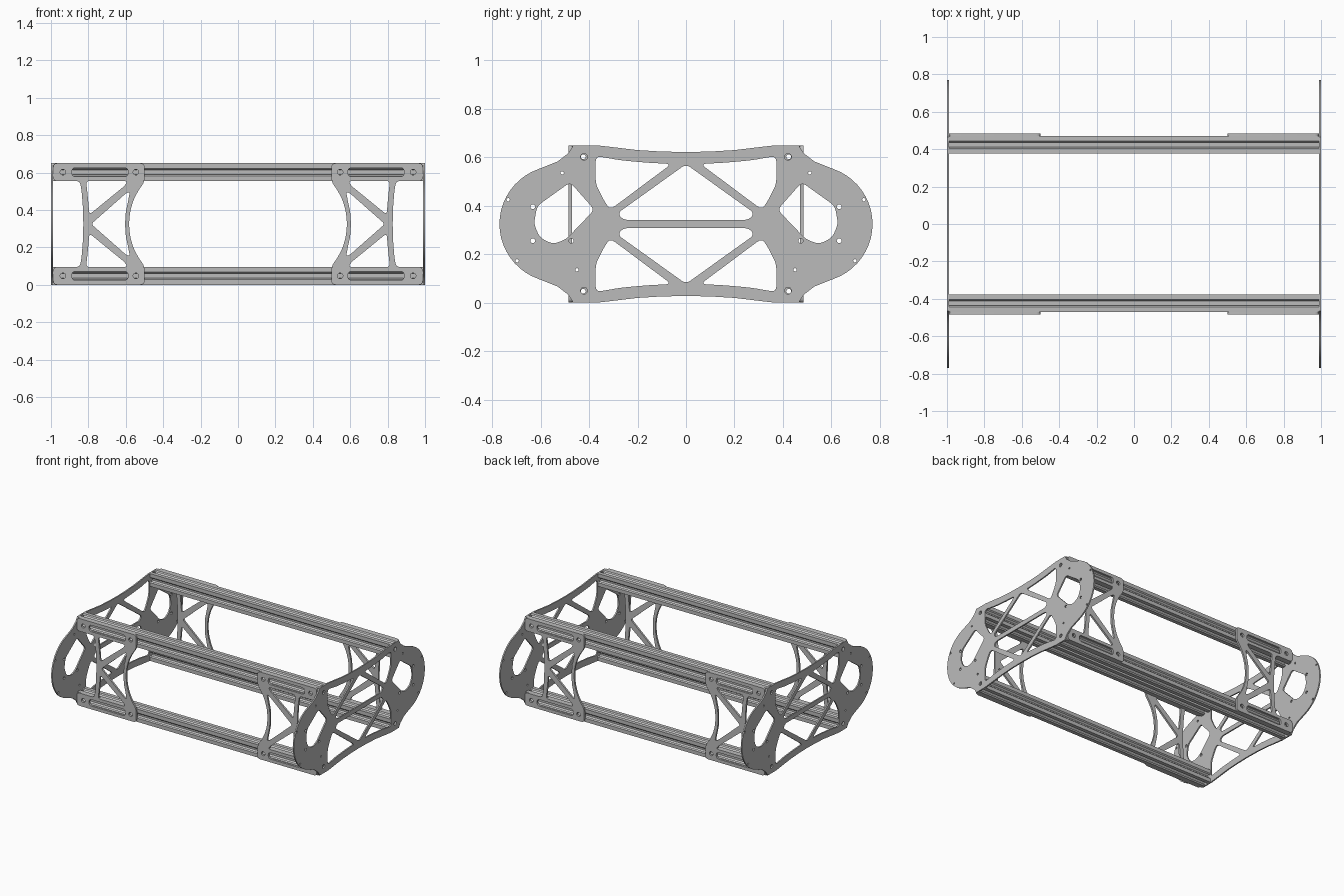
import bpy, bmesh, math
from mathutils import Vector

cube = bpy.data.objects.get("Cube")
if cube:
    bpy.data.objects.remove(cube, do_unlink=True)

MID = 0.325      # mid height of the frame
RAIL_Y, RAIL_HALF = 0.4235, 0.0475

metal = bpy.data.materials.new("light_grey_metal")
metal.use_nodes = True
metal.diffuse_color = (0.5, 0.5, 0.5, 1)
metal.node_tree.nodes["Principled BSDF"].inputs["Base Color"].default_value = (0.5, 0.5, 0.5, 1)


def rounded(pts, r, steps=4):
    """Round every corner of a closed polygon."""
    out, n = [], len(pts)
    for i in range(n):
        p = Vector(pts[i])
        a, b = Vector(pts[i - 1]) - p, Vector(pts[(i + 1) % n]) - p
        s = p + a * min(r / a.length, 0.48)
        e = p + b * min(r / b.length, 0.48)
        for k in range(steps + 1):
            t = k / steps
            q = s * (1 - t) ** 2 + p * 2 * t * (1 - t) + e * t * t
            out.append((q.x, q.y))
    return out


def circle(u, v, r, n=16):
    return [(u + r * math.cos(2 * math.pi * i / n), v + r * math.sin(2 * math.pi * i / n))
            for i in range(n)]


def flip_u(pts):
    return [(-u, v) for u, v in pts]


def flip_v(pts):
    return [(u, 2 * MID - v) for u, v in pts]


def prism(name, loops, axis, low, high):
    """Extrude an outline with holes along x or y, from low to high."""
    bm = bmesh.new()
    for loop in loops:
        vs = [bm.verts.new((low, u, v) if axis == "x" else (u, low, v)) for u, v in loop]
        for i in range(len(vs)):
            bm.edges.new((vs[i - 1], vs[i]))
    side = Vector((1, 0, 0)) if axis == "x" else Vector((0, 1, 0))
    bmesh.ops.triangle_fill(bm, use_beauty=True, use_dissolve=False, edges=bm.edges[:], normal=side)
    new = bmesh.ops.extrude_face_region(bm, geom=bm.faces[:], use_keep_orig=True)["geom"]
    bmesh.ops.translate(bm, vec=side * (high - low),
                        verts=[g for g in new if isinstance(g, bmesh.types.BMVert)])
    bmesh.ops.recalc_face_normals(bm, faces=bm.faces[:])
    mesh = bpy.data.meshes.new(name)
    bm.to_mesh(mesh)
    bm.free()
    mesh.materials.append(metal)
    obj = bpy.data.objects.new(name, mesh)
    bpy.context.collection.objects.link(obj)
    bpy.ops.object.select_all(action="DESELECT")
    obj.select_set(True)
    bpy.context.view_layer.objects.active = obj
    bpy.ops.object.shade_smooth_by_angle(angle=math.radians(30))


# End plates: waisted top edge, round lobes, truss windows
quarter = [(0.0, 0.622), (0.1, 0.624), (0.2, 0.63), (0.3, 0.642), (0.37, 0.65),
           (0.465, 0.65), (0.485, 0.618), (0.53, 0.583)]
quarter += [(0.53 + 0.24 * math.cos(math.radians(a)), MID + 0.24 * math.sin(math.radians(a)))
            for a in range(70, -1, -7)]
half = quarter + flip_v(quarter[:-1])[::-1]
outline = half + flip_u(half[1:-1])[::-1]

corner_window = rounded([(0.373, 0.606), (0.27, 0.588), (0.16, 0.578), (0.06, 0.573),
                         (0.312, 0.385), (0.335, 0.415), (0.373, 0.49)], 0.025)
centre_window = rounded([(0, 0.572), (0.282, 0.37), (0.26, 0.342),
                         (-0.26, 0.342), (-0.282, 0.37)], 0.022)
motor_window = rounded([(0.478, 0.497), (0.378, 0.384), (0.495, 0.262), (0.548, 0.242),
                        (0.603, 0.268), (0.628, 0.326), (0.614, 0.4)], 0.022)
loops = [outline, centre_window, flip_v(centre_window)]
one_side = [corner_window, flip_v(corner_window), motor_window]
one_side += [circle(0.421, z, 0.014) for z in (0.602, 0.05)]
one_side += [circle(y, z, 0.007, 10) for y, z in
             ((0.511, 0.536), (0.45, 0.136), (0.734, 0.425), (0.697, 0.173))]
one_side += [circle(y, z, 0.01, 12) for y, z in ((0.632, 0.396), (0.632, 0.256), (0.474, 0.256))]
for loop in one_side:
    loops += [loop, flip_u(loop)]
prism("end_plate_left", loops, "x", 0.99, 1.0)
prism("end_plate_right", loops, "x", -1.0, -0.99)

# Slotted rails: the same groove on all four sides, and a bore
groove = [(-0.0475, 0.0475), (-0.02, 0.0475), (-0.012, 0.039), (-0.028, 0.039), (-0.028, 0.033),
          (-0.012, 0.018), (0.012, 0.018), (0.028, 0.033), (0.028, 0.039), (0.012, 0.039),
          (0.02, 0.0475)]
section = []
for turn in range(4):
    c, s = (1, 0, -1, 0)[turn], (0, -1, 0, 1)[turn]
    section += [(u * c - v * s, u * s + v * c) for u, v in groove]
for side, y in (("front", -RAIL_Y), ("back", RAIL_Y)):
    for level, z in (("lower", RAIL_HALF), ("upper", 2 * MID - RAIL_HALF)):
        rail = [[(y + u, z + v) for u, v in ring] for ring in (section, circle(0, 0, 0.01, 12))]
        prism(f"{side}_{level}_rail", rail, "x", -0.99, 0.99)

# Side brackets: two slotted straps joined by a truss
edge = [(0.583, MID), (0.577, 0.39), (0.56, 0.45), (0.535, 0.5), (0.5, 0.55), (0.5, 0.65),
        (0.988, 0.65), (0.988, 0.555), (0.845, 0.555), (0.836, 0.5), (0.829, 0.41), (0.827, MID)]
bracket = rounded(edge + flip_v(edge[1:-1])[::-1], 0.022)
strap_window = rounded([(0.812, 0.555), (0.59, 0.555), (0.605, 0.53), (0.795, 0.375),
                        (0.801, 0.45)], 0.02)
arc = [(0.604, MID), (0.6, 0.39), (0.588, 0.445), (0.578, 0.498), (0.6, 0.488), (0.785, MID)]
middle_window = rounded(arc + flip_v(arc[1:-1])[::-1], 0.015)
slot = rounded([(0.588, 0.578), (0.888, 0.578), (0.888, 0.626), (0.588, 0.626)], 0.022)
bracket_loops = [bracket, middle_window]
for loop in (strap_window, slot, circle(0.936, 0.602, 0.015), circle(0.546, 0.602, 0.015)):
    bracket_loops += [loop, flip_v(loop)]
for side, low, high in (("front", -0.485, -0.471), ("back", 0.471, 0.485)):
    prism(f"{side}_left_bracket", bracket_loops, "y", low, high)
    prism(f"{side}_right_bracket", [flip_u(l) for l in bracket_loops], "y", low, high)
